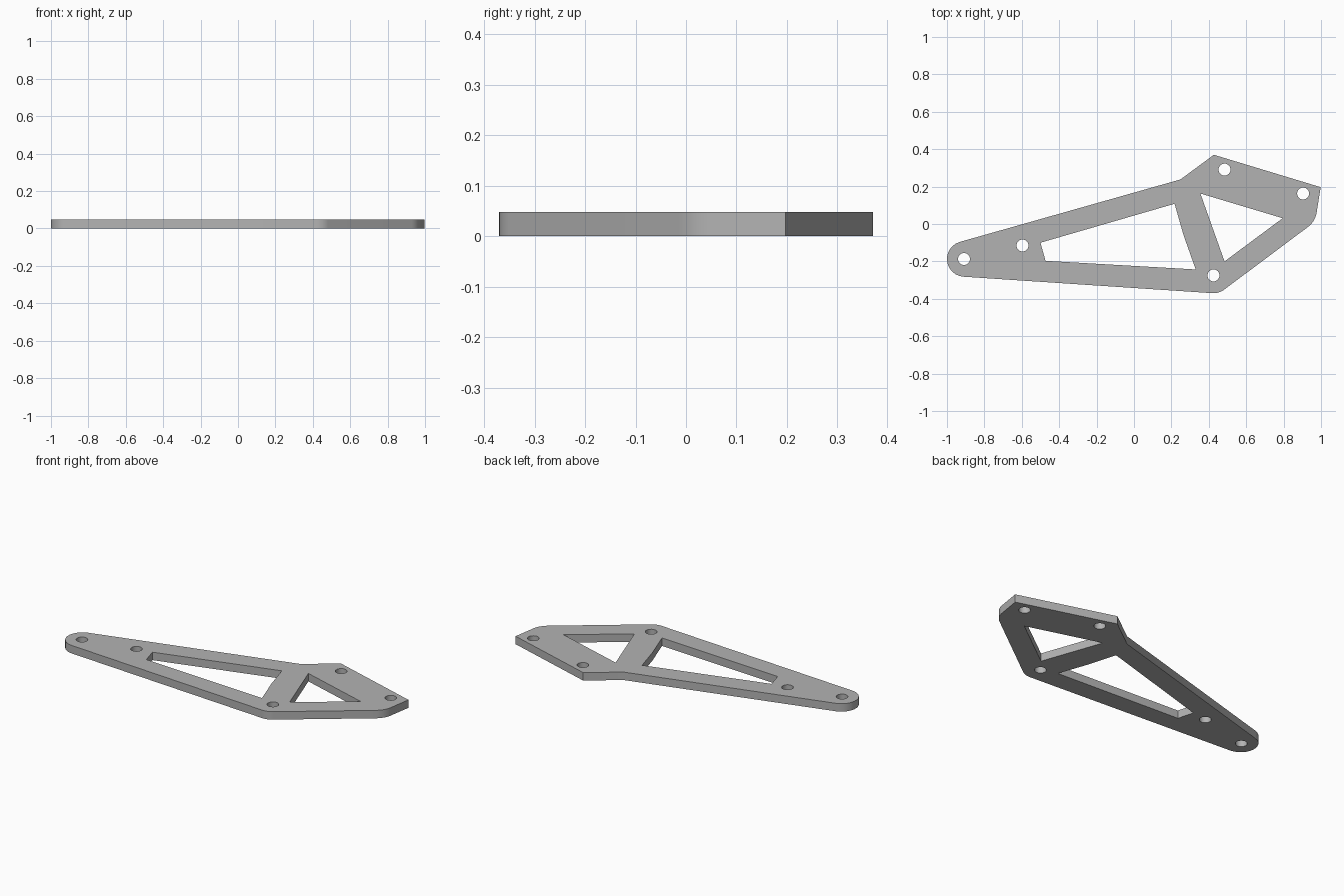
import bpy
import bmesh
from math import cos, sin, radians

old = bpy.data.objects.get("Cube")
if old:
    bpy.data.objects.remove(old, do_unlink=True)

THICKNESS = 0.048
HOLE_RADIUS = 0.032


def arc(cx, cy, radius, start, end, steps=12):
    """Points along an arc, angles in degrees."""
    angles = [radians(start + (end - start) * i / steps) for i in range(steps + 1)]
    return [(cx + radius * cos(a), cy + radius * sin(a)) for a in angles]


def add_loop(bm, points):
    verts = [bm.verts.new((x, y, 0)) for x, y in points]
    for a, b in zip(verts, verts[1:] + verts[:1]):
        bm.edges.new((a, b))


# Outer outline: rounded tip, rounded lower corner, rounded right corner, sharp top
outline = (
    arc(-0.905, -0.187, 0.095, 106, 266.7)
    + arc(0.425, -0.275, 0.095, 266.7, 306.5)
    + arc(0.858, 0.08, 0.12, -53.5, -10)
    + [(0.998, 0.197), (0.427, 0.37), (0.248, 0.238)]
)

# Lightening windows
long_window = [(-0.5, -0.1), (0.217, 0.108), (0.265, -0.06),
               (0.33, -0.243), (-0.473, -0.197)]
short_window = [(0.355, 0.163), (0.795, 0.031), (0.484, -0.2)]

# Bolt holes
hole_centres = [(-0.909, -0.187), (-0.596, -0.115), (0.425, -0.275),
                (0.484, 0.291), (0.904, 0.163)]

# Fill the flat shape, then extrude it to a plate
bm = bmesh.new()
for loop in (outline, long_window, short_window):
    add_loop(bm, loop)
for x, y in hole_centres:
    add_loop(bm, arc(x, y, HOLE_RADIUS, 0, 345, 23))
bmesh.ops.triangle_fill(bm, edges=bm.edges[:], use_beauty=True, normal=(0, 0, 1))
extruded = bmesh.ops.extrude_face_region(bm, geom=bm.faces[:], use_keep_orig=True)
top = [v for v in extruded["geom"] if isinstance(v, bmesh.types.BMVert)]
bmesh.ops.translate(bm, verts=top, vec=(0, 0, THICKNESS))
bmesh.ops.recalc_face_normals(bm, faces=bm.faces[:])

mesh = bpy.data.meshes.new("bracket_plate")
bm.to_mesh(mesh)
bm.free()
plate = bpy.data.objects.new("bracket_plate", mesh)
bpy.context.collection.objects.link(plate)

# Plain grey metal
grey = bpy.data.materials.new("plain grey")
grey.use_nodes = True
colour = (0.45, 0.45, 0.45, 1)
grey.diffuse_color = colour
grey.node_tree.nodes["Principled BSDF"].inputs["Base Color"].default_value = colour
mesh.materials.append(grey)

bpy.ops.object.select_all(action="DESELECT")
plate.select_set(True)
bpy.context.view_layer.objects.active = plate
bpy.ops.object.shade_smooth_by_angle(angle=radians(30))
